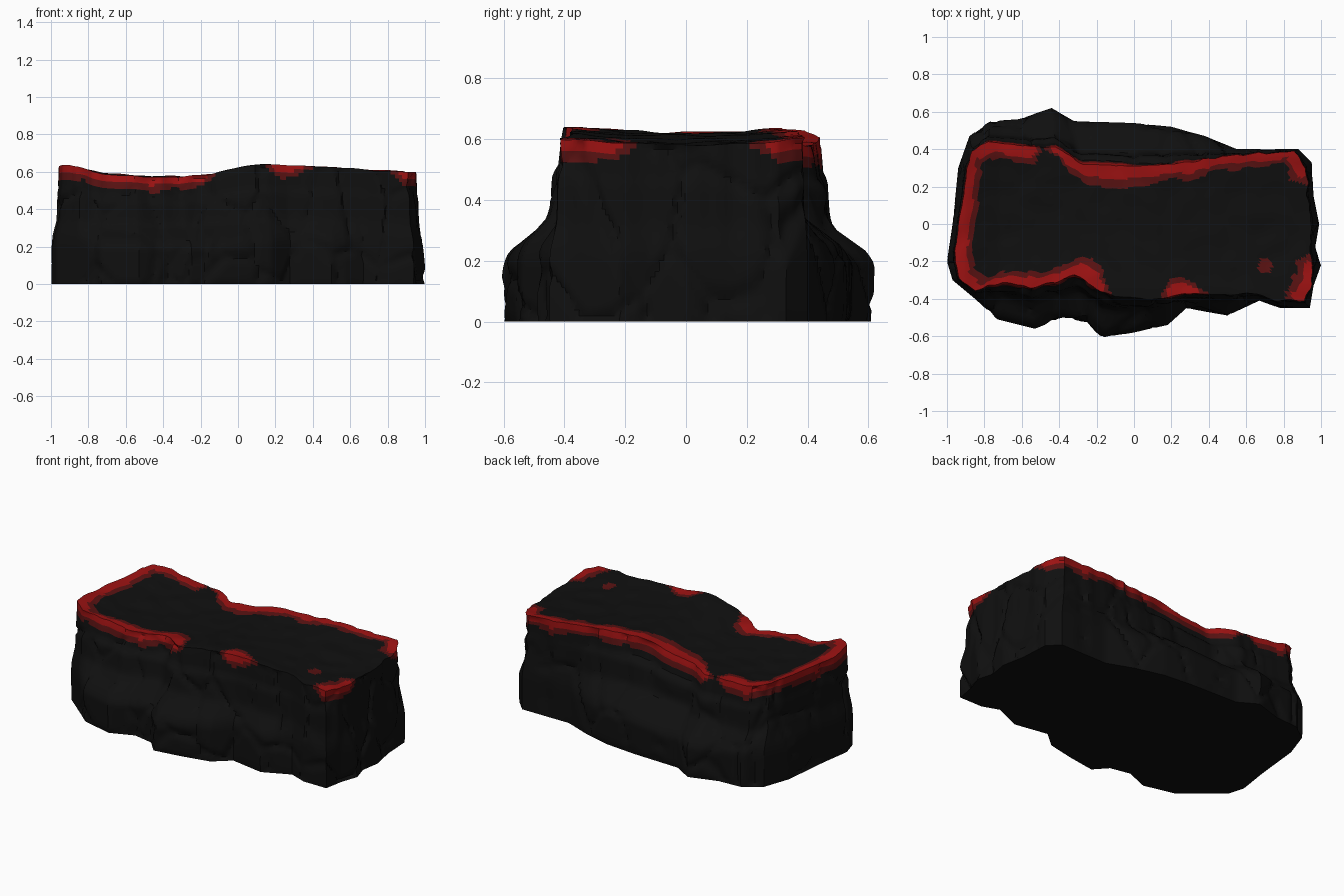
import bpy
import bmesh
from mathutils import Vector, noise

if "Cube" in bpy.data.objects:
    bpy.data.objects.remove(bpy.data.objects["Cube"], do_unlink=True)


def make_material(name, colour):
    mat = bpy.data.materials.new(name)
    mat.use_nodes = True
    rgba = (*colour, 1)
    mat.diffuse_color = rgba
    mat.node_tree.nodes["Principled BSDF"].inputs["Base Color"].default_value = rgba
    return mat


BLACK, DARK, BRIGHT = range(3)
materials = [
    make_material("black stone", (0.005, 0.005, 0.005)),
    make_material("dark red crust", (0.1, 0.006, 0.006)),
    make_material("bright red crust", (0.33, 0.006, 0.006)),
]

# Matching outlines of the foot and the rim, counterclockwise
FOOT = [(-.97, -.3), (-.85, -.4), (-.73, -.51), (-.53, -.56), (-.38, -.5), (-.25, -.53),
        (-.18, -.61), (0, -.58), (.18, -.54), (.28, -.45), (.5, -.49), (.67, -.41),
        (.78, -.45), (.94, -.45), (.96, -.33), (1, -.22), (.97, -.12), (.99, 0),
        (.96, .15), (.95, .33), (.88, .4), (.55, .4), (.38, .47), (.2, .52),
        (0, .54), (-.32, .55), (-.44, .62), (-.62, .56), (-.77, .55), (-.88, .47),
        (-.94, .3), (-.97, 0), (-1, -.2)]
RIM = [(-.93, -.29), (-.85, -.36), (-.7, -.31), (-.55, -.34), (-.42, -.31), (-.32, -.27),
       (-.16, -.37), (0, -.4), (.15, -.4), (.27, -.37), (.48, -.38), (.65, -.37),
       (.76, -.41), (.91, -.41), (.95, -.32), (.96, -.22), (.94, -.12), (.95, 0),
       (.93, .15), (.92, .3), (.86, .39), (.55, .37), (.35, .34), (.2, .32),
       (0, .31), (-.27, .32), (-.42, .41), (-.6, .42), (-.78, .44), (-.87, .39),
       (-.9, .25), (-.94, 0), (-.96, -.2)]

# Height along the length, and inward slope from foot to rim
HEIGHT = [(-1, .645), (-.9, .64), (-.72, .59), (-.4, .575), (-.15, .59), (.02, .63),
          (.12, .642), (.45, .628), (.7, .61), (1, .598)]
SLOPE = [(0, .05), (.04, .01), (.33, 0), (.4, .12), (.54, .66), (.6, .71),
         (.77, .77), (.8, .89), (.95, .96), (1, 1)]

# Places on the rim without crust: x, y, radius
BARE = [(0, -.4, .12), (.59, -.38, .2), (.97, .02, .18), (-.48, .41, 0)]


def sample(table, x):
    for (x0, y0), (x1, y1) in zip(table, table[1:]):
        if x <= x1:
            return y0 + (y1 - y0) * (x - x0) / (x1 - x0)
    return table[-1][1]


def resample(points, steps=8):
    loop = []
    for a, b in zip(points, points[1:] + points[:1]):
        loop += [Vector((*a, 0)).lerp(Vector((*b, 0)), i / steps) for i in range(steps)]
    return loop


def top_height(p):
    dip = 0.02 * max(0, 1 - (p.y / 0.36) ** 2)
    return sample(HEIGHT, p.x) - dip + 0.008 * noise.noise(p * 9)


def crack(p):
    # Shallow grooves along the borders of tall stone cells
    near = noise.voronoi(Vector((p.x * 4, p.y * 4, p.z * 2.2)))[0]
    return 0.018 * max(0, 1 - (near[1] - near[0]) / 0.12)


def crust(p, rim, drop):
    # Signed distance from the rim decides the crust colour
    reach = min((rim.xy - Vector((x, y))).length - r for x, y, r in BARE)
    amount = max(0, min(1, reach / 0.1))
    amount *= 1 + 0.35 * noise.noise(p * 8)
    inward = (p.xy - rim.xy).length
    distance, dark, bright = (drop, 0.075, 0.04) if drop > 0 else (inward, 0.105, 0.065)
    if distance < bright * amount and amount > 0.5:
        return BRIGHT
    if distance < dark * amount or (p.xy - Vector((0.7, -0.22))).length < 0.04:
        return DARK
    return BLACK


foot, rim = resample(FOOT), resample(RIM)
count = len(rim)
for p in rim:
    p.xy += Vector((noise.noise(p * 16), noise.noise(p * 16 + Vector((5, 5, 5))))) * 0.012

bm = bmesh.new()
rings = []

# Sloping sides
SIDE_ROWS = 32
for row in range(SIDE_ROWS + 1):
    u = row / SIDE_ROWS
    ring = []
    for f, r in zip(foot, rim):
        p = f.lerp(r, sample(SLOPE, u))
        p.z = u * top_height(r)
        if 0 < u < 1:
            p -= Vector((p.x * 0.5, p.y, 0)).normalized() * crack(p)
        ring.append(bm.verts.new(p))
    rings.append(ring)

# Top surface running in towards the middle line
TOP_ROWS = 24
for row in range(1, TOP_ROWS + 1):
    ring = []
    for r in rim:
        p = r.lerp(Vector((r.x * 0.6, 0, 0)), 0.95 * row / TOP_ROWS)
        p.z = top_height(p)
        ring.append(bm.verts.new(p))
    rings.append(ring)

for row, (low, high) in enumerate(zip(rings, rings[1:])):
    for i in range(count):
        j = (i + 1) % count
        face = bm.faces.new((low[i], low[j], high[j], high[i]))
        centre = face.calc_center_median()
        drop = top_height(rim[i]) - centre.z if row < SIDE_ROWS else 0
        face.material_index = crust(centre, rim[i], drop)

# Flat underside and closing strip on top
bm.faces.new(rings[0][::-1])
bm.faces.new(rings[-1])
bmesh.ops.triangulate(bm, faces=[f for f in bm.faces if len(f.verts) > 4])

mesh = bpy.data.meshes.new("rock_ledge")
bm.to_mesh(mesh)
bm.free()
for mat in materials:
    mesh.materials.append(mat)
rock = bpy.data.objects.new("rock_ledge", mesh)
bpy.context.collection.objects.link(rock)
bpy.ops.object.select_all(action="DESELECT")
rock.select_set(True)
bpy.context.view_layer.objects.active = rock
bpy.ops.object.shade_smooth_by_angle(angle=0.6)
